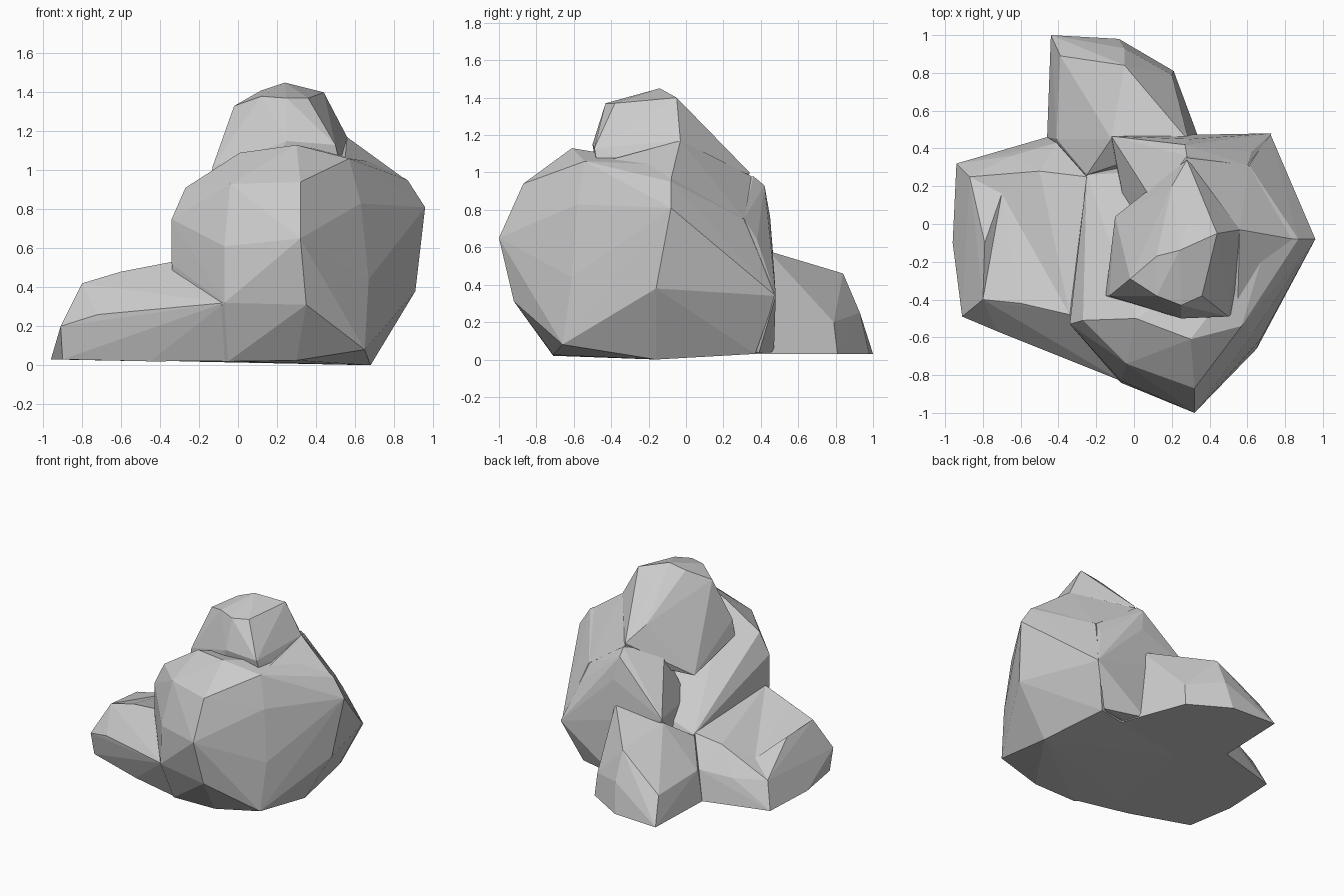
import bpy, bmesh


def boulder(name, *layers, dent=None):
    """Faceted boulder: convex skin around a few rings of corner points.
    dent = (corner, lowered z) pushes one corner down to hollow the top."""
    bm = bmesh.new()
    for layer in layers:
        for p in layer:
            bm.verts.new(p)
    res = bmesh.ops.convex_hull(bm, input=bm.verts[:])
    junk = [g for g in set(res["geom_interior"] + res["geom_unused"])
            if isinstance(g, bmesh.types.BMVert) and g.is_valid]
    bmesh.ops.delete(bm, geom=junk, context='VERTS')
    bmesh.ops.recalc_face_normals(bm, faces=bm.faces[:])
    if dent:
        for v in bm.verts:
            if all(abs(a - b) < 1e-4 for a, b in zip(v.co, dent[0])):
                v.co.z = dent[1]
    me = bpy.data.meshes.new(name)
    bm.to_mesh(me)
    bm.free()
    ob = bpy.data.objects.new(name, me)
    bpy.context.collection.objects.link(ob)
    return ob


# Large front-right boulder: base, low belt, mid belt, shoulder
main = boulder(
    "rock",
    [(-.05, -.71, .02), (.3, -.71, .025), (.65, -.66, .08), (.68, -.16, 0),
     (.6, .37, .03), (-.2, .2, .03), (-.3, -.5, .02)],
    [(-.07, -.84, .32), (.35, -.92, .31), (.67, -.61, .44), (.91, -.16, .38),
     (.72, .48, .34), (-.25, .26, .41)],
    [(-.34, -.53, .52), (-.34, -.53, .75), (-.07, -.83, .61), (.32, -1, .65),
     (.63, -.58, .83), (.96, -.08, .81), (.61, .31, .75)],
    [(-.27, -.51, .91), (-.04, -.74, .93), (.32, -.87, .94), (.01, -.5, 1.09),
     (.3, -.61, 1.13), (.57, -.54, 1.06), (.87, -.08, .95), (.71, -.07, 1.04)])

# Peak on top of it
peak = boulder(
    "peak",
    [(-.15, -.38, .9), (.1, -.45, .85), (.55, -.45, .9), (.62, 0, .95),
     (.3, .3, .85), (-.1, .04, .74)],
    [(-.13, -.38, 1.02), (.25, -.5, 1.15), (.5, -.49, 1.13), (.56, -.03, 1.17),
     (.28, .34, 1.0), (.2, .2, 1.11)],
    [(-.02, -.29, 1.33), (.12, -.38, 1.38), (.25, -.43, 1.37), (.36, -.38, 1.37),
     (.44, -.05, 1.4), (.28, 0, 1.33), (.12, -.17, 1.41), (.24, -.14, 1.45)])

# Sloping shoulder from the peak down to the back right
right_shoulder = boulder(
    "right_shoulder",
    [(.56, -.03, 1.17), (.71, -.075, 1.045), (.87, -.085, .945),
     (.55, -.4, 1.07), (.3, .1, 1.15), (.28, .355, .975)],
    [(.605, .312, .752), (.25, .25, .7), (.5, -.2, .7)])

# Lump behind the peak
back_lump = boulder(
    "back_lump",
    [(0, 0, .1), (-.1, .3, .04), (.3, .47, .04), (.6, .39, .035)],
    [(-.12, .465, .57), (-.04, .05, .56), (.73, .48, .34), (.62, .38, .64)],
    [(.3, .45, .76), (.6, .31, .755), (.28, .36, .98), (.1, .12, .92),
     (.27, .42, .93), (.35, 0, .95)])

# Low slab on the left
left_slab = boulder(
    "left_slab",
    [(-.9, -.46, .03), (-.96, -.1, .03), (-.94, .32, .03), (-.46, .46, .03),
     (-.1, .1, .03), (-.45, -.6, .02), (-.05, -.7, .022)],
    [(-.91, -.49, .2), (-.72, -.57, .26), (-.45, -.67, .28), (-.07, -.83, .32),
     (-.87, .25, .22), (-.65, .36, .22), (-.41, .43, .25)],
    [(-.8, -.4, .42), (-.6, -.42, .48), (-.34, -.48, .53), (-.79, -.1, .4),
     (-.7, .16, .42), (-.5, .28, .41), (-.25, .25, .42)],
    dent=((-.7, .16, .42), .31))

# Low slab at the back
back_slab = boulder(
    "back_slab",
    [(-.44, 1, .03), (-.08, .98, .03), (.21, .81, .03), (.31, .49, .03),
     (.4, .3, .03), (-.3, .1, .03), (-.46, .46, .03)],
    [(-.39, .89, .22), (-.05, .93, .25), (.2, .79, .2), (-.41, .45, .25)],
    [(-.05, .84, .46), (.29, .44, .58), (-.12, .45, .54), (-.25, .26, .4)])

# Fuse all boulders into one rock
parts = [peak, right_shoulder, back_lump, left_slab, back_slab]
for part in parts:
    mod = main.modifiers.new("join_" + part.name, 'BOOLEAN')
    mod.operation = 'UNION'
    mod.solver = 'EXACT'
    mod.object = part
deps = bpy.context.evaluated_depsgraph_get()
main.data = bpy.data.meshes.new_from_object(main.evaluated_get(deps))
main.modifiers.clear()
for part in parts:
    bpy.data.objects.remove(part)
